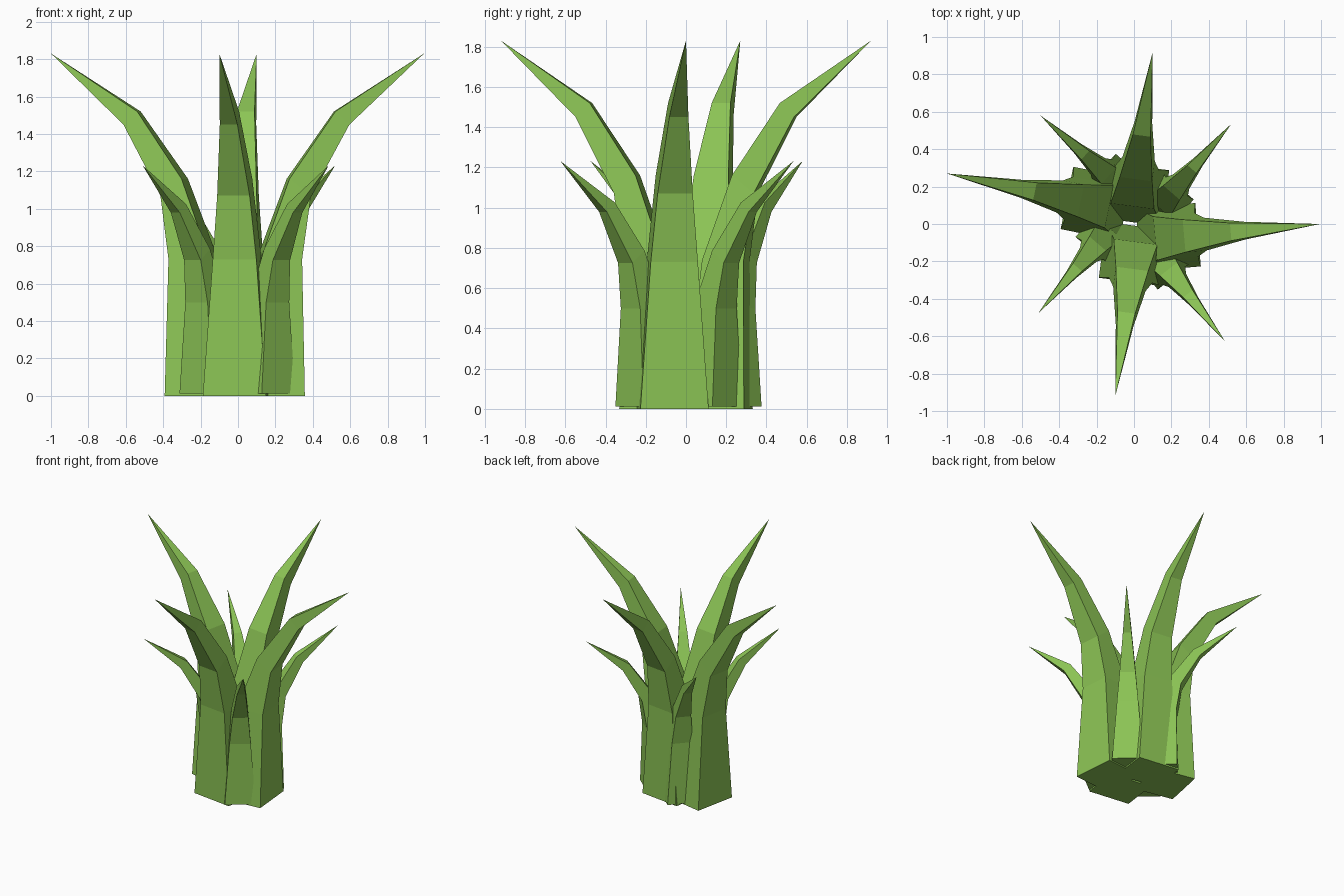
import bpy, bmesh, math
from mathutils import Vector

if "Cube" in bpy.data.objects:
    bpy.data.objects.remove(bpy.data.objects["Cube"])

green = bpy.data.materials.new("leaf_green")
green.diffuse_color = (0.26, 0.55, 0.09, 1)
green.use_nodes = True
green.node_tree.nodes["Principled BSDF"].inputs["Base Color"].default_value = green.diffuse_color

# Leaf sections: outer r, outer z, inner r, inner z, width (r measured from the base's outer face)
SECTIONS = [(0.0, 0.0, -0.32, 0.0, 0.34),
            (-0.01, 0.73, -0.23, 0.74, 0.235),
            (0.04, 1.07, -0.075, 1.16, 0.175),
            (0.25, 1.45, 0.175, 1.52, 0.095)]
TIP = (0.655, 1.83)


def leaf(name, tip_xy, angle, reach=1.0, scale=1.0, lift=0.0):
    """Four-sided tapering blade bending outwards, placed by its tip."""
    a = math.radians(angle)
    out = Vector((math.cos(a), math.sin(a), 0))
    side = Vector((-out.y, out.x, 0))
    base = Vector((*tip_xy, lift)) - out * TIP[0] * scale * reach

    def point(r, z, w):
        return base + (out * r * reach + side * w) * scale + Vector((0, 0, z * scale))

    bm = bmesh.new()
    rings = [[bm.verts.new(point(r, z, w)) for r, z, w in
              ((ro, zo, -wd / 2), (ro, zo, wd / 2), (ri, zi, wd / 2), (ri, zi, -wd / 2))]
             for ro, zo, ri, zi, wd in SECTIONS]
    tip = bm.verts.new(point(*TIP, 0))
    bm.faces.new(rings[0])
    for i in range(4):
        j = (i + 1) % 4
        for lo, hi in zip(rings, rings[1:]):
            bm.faces.new((lo[i], lo[j], hi[j], hi[i]))
        bm.faces.new((rings[-1][i], rings[-1][j], tip))
    bmesh.ops.recalc_face_normals(bm, faces=bm.faces)
    mesh = bpy.data.meshes.new(name)
    bm.to_mesh(mesh)
    bm.free()
    mesh.materials.append(green)
    bpy.context.collection.objects.link(bpy.data.objects.new(name, mesh))


# Tall leaves
leaf("tall_leaf_right", (0.995, 0.0), 5)
leaf("tall_leaf_left", (-1.0, 0.27), 168.5)
leaf("tall_leaf_front", (-0.10, -0.92), 262.5, 0.94)
leaf("tall_leaf_back", (0.10, 0.92), 82.5, 0.94)

# Short leaves between them
leaf("short_leaf_back_right", (0.52, 0.535), 49, 1, 2 / 3, 0.012)
leaf("short_leaf_back_left", (-0.50, 0.58), 138.5, 1, 2 / 3, 0.012)
leaf("short_leaf_front_left", (-0.51, -0.475), 229.5, 1, 2 / 3, 0.012)
leaf("short_leaf_front_right", (0.485, -0.625), 308, 1, 2 / 3, 0.012)
